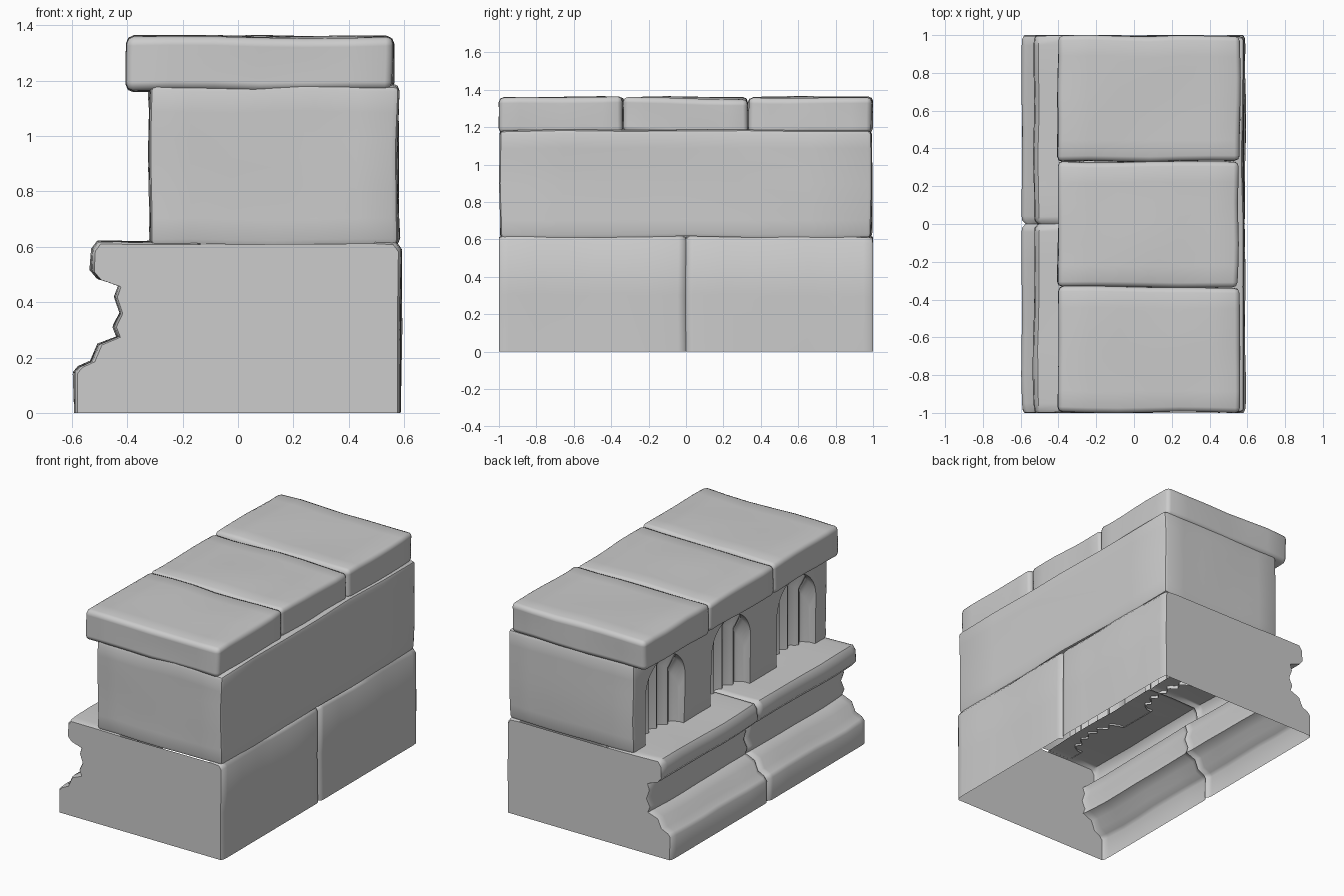
import bpy, bmesh, math
from mathutils import Vector, noise

if "Cube" in bpy.data.objects:
    bpy.data.objects.remove(bpy.data.objects["Cube"])


def wobble(bm, amount, seed):
    # gentle worn-stone unevenness, leaving the ground line alone
    for v in bm.verts:
        if v.co.z > 0.001:
            v.co += noise.noise_vector(v.co * 3.0 + Vector((seed, 0, 0))) * amount


def finish(name, bm, angle=50):
    bmesh.ops.recalc_face_normals(bm, faces=bm.faces[:])
    me = bpy.data.meshes.new(name)
    bm.to_mesh(me)
    bm.free()
    ob = bpy.data.objects.new(name, me)
    bpy.context.collection.objects.link(ob)
    bpy.ops.object.select_all(action='DESELECT')
    ob.select_set(True)
    bpy.context.view_layer.objects.active = ob
    bpy.ops.object.shade_smooth_by_angle(angle=math.radians(angle))
    return ob


def stone(name, lo, hi, bevel, amount, seed):
    # box with softened edges and a slightly uneven surface
    bm = bmesh.new()
    bmesh.ops.create_cube(bm, size=1)
    lo, hi = Vector(lo), Vector(hi)
    for v in bm.verts:
        v.co = Vector([(lo[i] + hi[i]) / 2 + v.co[i] * (hi[i] - lo[i]) for i in range(3)])
    bmesh.ops.subdivide_edges(bm, edges=bm.edges[:], cuts=5, use_grid_fill=True)
    sharp = [e for e in bm.edges if e.calc_face_angle(0) > 0.7]
    bmesh.ops.bevel(bm, geom=sharp, offset=bevel, segments=2, profile=0.5, affect='EDGES')
    wobble(bm, amount, seed)
    return finish(name, bm)


# moulded base course: one profile lofted along y, pinched at the joint and ends
profile = [(-.592, 0), (-.592, .145), (-.575, .165), (-.53, .185), (-.505, .245),
           (-.435, .272), (-.45, .31), (-.425, .36), (-.445, .42), (-.43, .46),
           (-.505, .485), (-.53, .515), (-.525, .59), (-.505, .618), (-.32, .62),
           (-.14, .62), (.5, .62), (.57, .615), (.588, .59), (.588, .3), (.588, 0)]
half = [(0.0, .965), (.018, .995)] + [(y, 1) for y in (.04, .2, .35, .5, .65, .8, .95)] + \
       [(.985, .995), (1.0, .98)]
stations = [(-y, s) for y, s in reversed(half[1:])] + half
bm = bmesh.new()
rings = []
for y, s in stations:
    zs = 1 - (1 - s) * 0.7
    rings.append([bm.verts.new((x * s, y, z * zs)) for x, z in profile])
for a, b in zip(rings, rings[1:]):
    for i in range(len(profile) - 1):
        if profile[i][0] != -.14:          # hidden top is open under the wall
            bm.faces.new((a[i], a[i + 1], b[i + 1], b[i]))
bm.faces.new(rings[0])
bm.faces.new(rings[-1])
wobble(bm, .010, 1)
for v in bm.verts:
    v.co.y = max(-1, min(1, v.co.y))
finish("base_course", bm)

# wall course
wall = stone("wall_course", (-.32, -.993, .605), (.58, .993, 1.185), .022, .010, 5)

# arched niches with fluted backs
HALF, SPRING = .2, .93
for cy in (-.67, 0, .67):
    bm = bmesh.new()
    cols = []
    n = 32
    for i in range(n + 1):
        t = -math.cos(math.pi * i / n)
        top = SPRING + .2 * math.sqrt(max(0, 1 - t * t))
        back = -.21 + .018 * math.cos(t * 15) - .05 * t * t
        y = cy + HALF * t
        pts = [(-.5, .5), (-.5, top), (back - .05, top), (back, top - .1), (back, .5)]
        cols.append([bm.verts.new((x, y, z)) for x, z in pts])
    for a, b in zip(cols, cols[1:]):
        for j in range(5):
            bm.faces.new((a[j], a[(j + 1) % 5], b[(j + 1) % 5], b[j]))
    bm.faces.new(cols[0])
    bm.faces.new(cols[-1])
    cutter = finish("niche_cutter", bm)
    cutter.hide_render = True
    mod = wall.modifiers.new("niche", 'BOOLEAN')
    mod.operation, mod.solver, mod.object = 'DIFFERENCE', 'EXACT', cutter
    bpy.context.view_layer.objects.active = wall
    bpy.ops.object.modifier_apply(modifier=mod.name)
    bpy.data.objects.remove(cutter)

# open the underside of the wall so the model stays a hollow shell
bm = bmesh.new()
bm.from_mesh(wall.data)
under = [f for f in bm.faces if f.normal.z < -.85 and f.calc_center_median().z < .63]
bmesh.ops.delete(bm, geom=under, context='FACES')
bm.to_mesh(wall.data)
bm.free()
wall.select_set(True)
bpy.context.view_layer.objects.active = wall
bpy.ops.object.shade_smooth_by_angle(angle=math.radians(40))

# three capping slabs
for i, (y0, y1, x1, top) in enumerate([(-.995, -.333, .557, 1.362),
                                       (-.333, .333, .552, 1.357),
                                       (.333, .995, .562, 1.36)]):
    stone(f"cap_slab_{i + 1}", (-.402, y0, 1.165), (x1, y1, top), .026, .011, 10 + i * 7)
